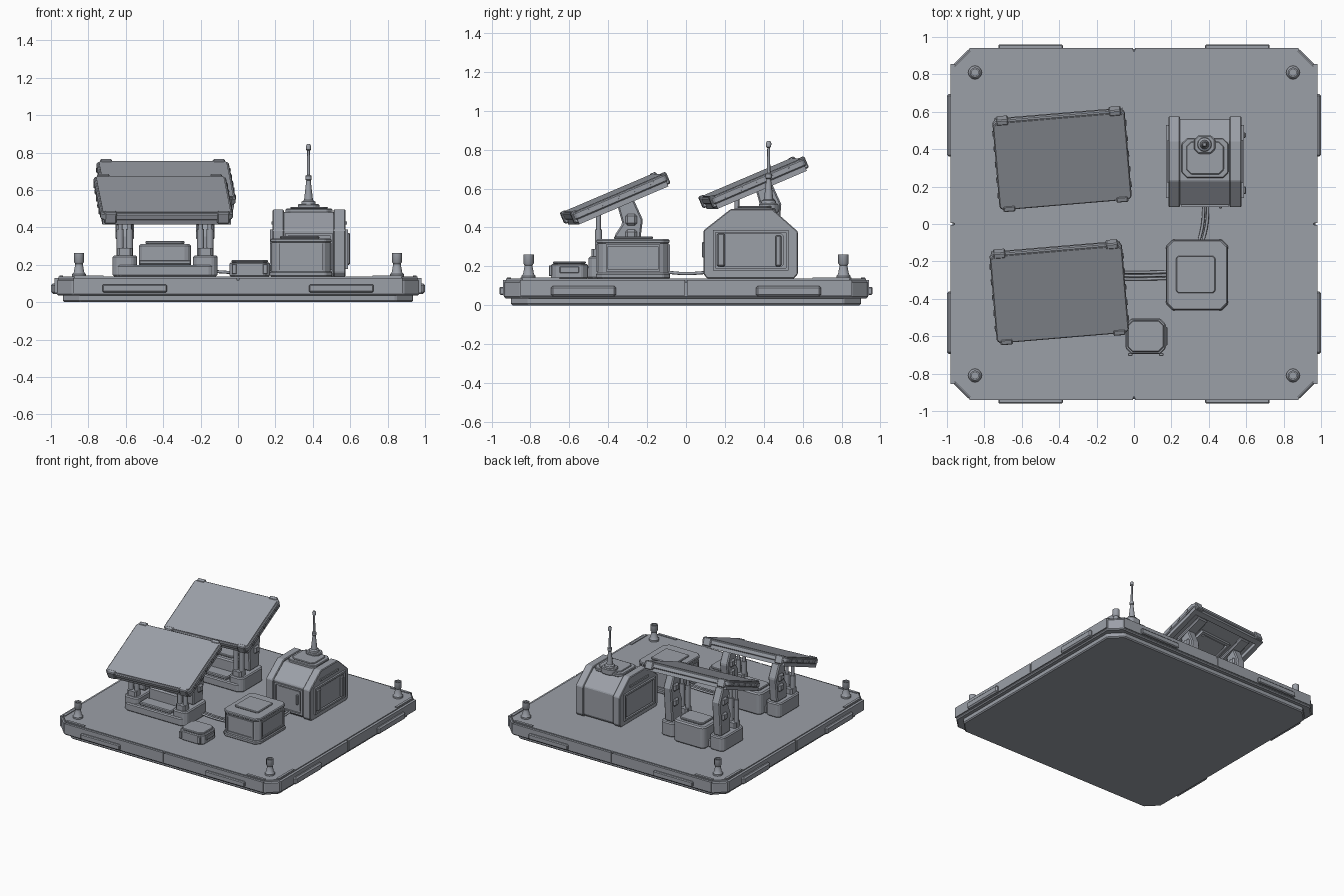
import bpy, bmesh, math
from mathutils import Matrix, Vector

cube = bpy.data.objects.get("Cube")
if cube:
    bpy.data.objects.remove(cube, do_unlink=True)

grey = bpy.data.materials.new("blue_grey_metal")
grey.use_nodes = True
COLOUR = (0.33, 0.35, 0.39, 1)
grey.diffuse_color = COLOUR
grey.node_tree.nodes["Principled BSDF"].inputs["Base Color"].default_value = COLOUR
I = Matrix.Identity(4)


def add(name, bm, bevel=0, m=I):
    bmesh.ops.recalc_face_normals(bm, faces=bm.faces)
    mesh = bpy.data.meshes.new(name)
    bm.to_mesh(mesh)
    bm.free()
    mesh.materials.append(grey)
    ob = bpy.data.objects.new(name, mesh)
    ob.matrix_world = m
    bpy.context.collection.objects.link(ob)
    if bevel:
        mod = ob.modifiers.new("edge_chamfer", 'BEVEL')
        mod.width, mod.segments, mod.limit_method = bevel, 1, 'ANGLE'
    return ob


def extrude(name, pts, vec, bevel=0, m=I):
    """Closed planar outline pushed along a vector."""
    bm = bmesh.new()
    face = bm.faces.new([bm.verts.new(p) for p in pts])
    res = bmesh.ops.extrude_face_region(bm, geom=[face])
    bmesh.ops.translate(bm, vec=vec, verts=[v for v in res["geom"] if isinstance(v, bmesh.types.BMVert)])
    return add(name, bm, bevel, m)


def slab(name, xs, ys, zs, cut=0, bevel=0, m=I):
    """Upright block, with its vertical corners cut off if asked."""
    (a, b), (c, d), k = xs, ys, cut
    if k:
        pts = [(a + k, c), (b - k, c), (b, c + k), (b, d - k),
               (b - k, d), (a + k, d), (a, d - k), (a, c + k)]
    else:
        pts = [(a, c), (b, c), (b, d), (a, d)]
    return extrude(name, [(x, y, zs[0]) for x, y in pts], (0, 0, zs[1] - zs[0]), bevel, m)


def frame(name, xs, ys, zs, w, m=I):
    """Four bars around a rectangle."""
    (a, b), (c, d) = xs, ys
    for x, y in (((a, b), (c, c + w)), ((a, b), (d - w, d)),
                 ((a, a + w), (c + w, d - w)), ((b - w, b), (c + w, d - w))):
        slab(name, x, y, zs, m=m)


def wall(cx, cy, cz, angle):
    """Local x runs along a wall, local y goes up it, local z points out of it."""
    return (Matrix.Translation((cx, cy, cz)) @ Matrix.Rotation(angle, 4, 'Z')
            @ Matrix.Rotation(math.pi / 2, 4, 'X'))


def lathe(name, x, y, profile, n=12):
    bm = bmesh.new()
    rings = [[bm.verts.new((x + r * math.cos(2 * math.pi * i / n),
                            y + r * math.sin(2 * math.pi * i / n), z)) for i in range(n)]
             for r, z in profile]
    for lo, hi in zip(rings, rings[1:]):
        for i in range(n):
            bm.faces.new((lo[i], lo[(i + 1) % n], hi[(i + 1) % n], hi[i]))
    bm.faces.new(rings[0])
    bm.faces.new(rings[-1])
    ob = add(name, bm)
    bpy.context.view_layer.objects.active = ob
    ob.select_set(True)
    bpy.ops.object.shade_smooth_by_angle(angle=math.radians(35))
    ob.select_set(False)


def cable(name, pts, r=0.008):
    cu = bpy.data.curves.new(name, 'CURVE')
    cu.dimensions, cu.bevel_depth, cu.bevel_resolution = '3D', r, 2
    sp = cu.splines.new('BEZIER')
    sp.bezier_points.add(len(pts) - 1)
    for bp, p in zip(sp.bezier_points, pts):
        bp.co, bp.handle_left_type, bp.handle_right_type = p, 'AUTO', 'AUTO'
    cu.materials.append(grey)
    bpy.context.collection.objects.link(bpy.data.objects.new(name, cu))


# Platform
TOP = 0.137
slab("platform_foot", (-.935, .935), (-.90, .90), (0, .045), .09, .008)
slab("platform_body", (-.97, .97), (-.935, .935), (.036, .125), .085, .008)
slab("platform_deck", (-.96, .96), (-.925, .925), (.12, TOP), .085)
for s in (-1, 1):
    for t in (-1, 1):
        lo, hi = sorted((s * .006, s * .88))
        slab("edge_rail_long", (lo, hi), sorted((t * .925, t * .942)), (.05, .13))
        lo, hi = sorted((s * .006, s * .855))
        slab("edge_rail_side", sorted((t * .96, t * .98)), (lo, hi), (.05, .13))
        px, py = sorted((s * .38, s * .725)), sorted((s * .36, s * .695))
        slab("edge_pad_long", px, sorted((t * .93, t * .96)), (.053, .095), 0, .006)
        slab("edge_pad_side", sorted((t * .96, t * 1.0)), py, (.045, .1), 0, .01)
        # Corner strips and bollards
        slab("corner_strip", sorted((s * .72, s * .88)), sorted((t * .9, t * .92)), (TOP, .143))
        slab("corner_strip", sorted((s * .935, s * .955)), sorted((t * .65, t * .85)), (TOP, .143))
        lathe("corner_bollard", s * .85, t * .81,
              [(.037, TOP), (.037, .15), (.028, .16), (.02, .205), (.027, .215), (.027, .262), (.018, .262), (.018, .25)])


# Tilted panel on a two-arm mount
def panel_unit(cx, cy, lift):
    mx = -.39
    slab("mount_plinth", (mx - .27, mx + .27), (cy - .15, cy + .12), (TOP, .2), .03, .008)
    slab("mount_rear_box", (mx - .14, mx + .14), (cy - .03, cy + .18), (TOP, .31), .025, .01)
    slab("mount_rear_hatch", (mx - .105, mx + .105), (cy + .0, cy + .15), (.31, .328), .02, .005)
    slab("mount_front_step", (mx - .14, mx + .14), (cy - .13, cy - .03), (.2, .225), 0, .006)
    for s in (-1, 1):
        ax = mx + s * .215
        slab("mount_block", (ax - .065, ax + .065), (cy - .14, cy + .14), (TOP, .25), .025, .008)
        prof = [(0, .25), (.12, .25), (.13, .36), (.14, .44), (.09, .55), (.01, .51), (.035, .42), (-.005, .36)]
        pts = [(ax - .035, cy + y, z + (lift if z > .4 else lift / 2 if z > .3 else 0)) for y, z in prof]
        extrude("mount_arm", pts, (.07, 0, 0), .008)
        for z in (.36 + lift / 2, .44 + lift):
            slab("arm_pivot_cover", (ax - .05, ax + .05), (cy + .05, cy + .11), (z - .03, z + .03), 0, .012)
        slab("actuator_foot", (ax - .04, ax + .04), (cy - .125, cy - .05), (.25, .29), .012)
        for k in (-.025, .025):
            lathe("actuator", ax + k, cy - .088, [(.019, .25), (.019, .39 + lift), (.012, .39 + lift), (.012, .485 + lift)])
    # Panel, in its own tilted frame with z out of the face
    m = (Matrix.Translation((cx, cy, .546 + lift)) @ Matrix.Rotation(math.radians(4.8), 4, 'Z')
         @ Matrix.Rotation(math.radians(23), 4, 'X'))
    slab("panel_body", (-.355, .355), (-.26, .26), (-.008, .03), .018, .006, m)
    slab("panel_face", (-.343, .343), (-.248, .248), (.03, .035), .014, 0, m)
    frame("panel_back_frame", (-.345, .345), (-.25, .25), (-.035, -.008), .04, m)
    slab("panel_junction_box", (-.12, .12), (-.09, .09), (-.026, -.008), .02, .005, m)
    frame("panel_junction_rim", (-.14, .14), (-.11, .11), (-.032, -.008), .018, m)
    for s in (-1, 1):
        slab("panel_bracket", (s * .215 - .045, s * .215 + .045), (-.2, .2), (-.034, -.008), 0, .008, m)
        for t in (-1, 1):
            slab("panel_clip", sorted((s * .27, s * .335)), sorted((t * .235, t * .268)), (-.025, .039), 0, .006, m)
        for i in range(5):
            y = -.18 + i * .09
            slab("panel_side_stud", sorted((s * .35, s * .36)), (y - .012, y + .012), (-.002, .018), 0, 0, m)


panel_unit(-.385, .35, .08)
panel_unit(-.40, -.362, 0)

# Equipment cabinet
slab("cabinet_body", (.18, .495), (-.455, -.09), (TOP, .335), .035, .008)
slab("cabinet_skirt", (.172, .503), (-.463, -.082), (TOP, .165), .035, .006)
slab("cabinet_lid", (.175, .5), (-.46, -.085), (.318, .34), .035, .006)
slab("cabinet_hatch", (.225, .435), (-.37, -.17), (.34, .354), .012, .005)
for x, y, a, w in ((.3375, -.455, 0, .118), (.495, -.2725, 90, .14), (.3375, -.09, 180, .118), (.18, -.2725, -90, .14)):
    frame("cabinet_door_frame", (-w, w), (-.07, .07), (-.004, .008), .012, wall(x, y, .243, math.radians(a)))

# Small junction box
slab("junction_box", (-.045, .17), (-.695, -.505), (TOP, .212), .03, .006)
slab("junction_box_lid", (-.035, .16), (-.685, -.515), (.212, .226), .028, .005)
for x in (-.02, .145):
    slab("junction_box_latch", (x - .012, x + .012), (-.705, -.69), (.15, .205), 0, .003)
slab("junction_box_handle", (.165, .178), (-.65, -.55), (.165, .2), 0, .004)


# Control shelter: body with a rib at each end
def shelter(name, x0, x1, d):
    prof = [(.11 + d, TOP), (.09 + d, .16), (.09 + d, .385), (.23, .495 - d), (.445, .495 - d),
            (.575 - d, .38), (.575 - d, .16), (.555 - d, TOP)]
    extrude(name, [(x0, y, z) for y, z in prof], (x1 - x0, 0, 0), .005)


shelter("shelter_body", .24, .52, .014)
shelter("shelter_rib", .185, .246, 0)
shelter("shelter_rib", .51, .575, 0)
for x, a in ((.575, 90), (.185, -90)):
    m = wall(x, .333, .283, math.radians(a))
    frame("shelter_side_frame", (-.195, .195), (-.105, .105), (-.004, .014), .014, m)
    slab("shelter_side_panel", (-.17, .17), (-.085, .085), (-.004, .008), .012, 0, m)
    slab("shelter_side_slot", (-.115, .115), (.132, .148), (-.004, .007), 0, 0, m)
m = wall(.38, .104, .265, 0)
frame("shelter_front_frame", (-.125, .125), (-.1, .105), (-.004, .012), .014, m)
slab("shelter_front_door", (-.1, .1), (-.08, .085), (-.004, .008), .012, 0, m)
slab("shelter_front_handle", (.075, .09), (-.02, .06), (.006, .022), 0, .004, m)
slab("shelter_side_unit", (.575, .6), (.16, .2), (.2, .37), 0, .006)
slab("shelter_side_unit", (.575, .598), (.46, .49), (.2, .36), 0, .006)

# Roof plates and antenna
slab("roof_plate", (.255, .505), (.245, .46), (.475, .5), .03, .005)
slab("roof_hatch", (.28, .48), (.265, .44), (.5, .51), .025, .004)
slab("antenna_base", (.32, .435), (.375, .475), (.475, .525), .025, .006)
lathe("antenna", .377, .425, [(.04, .52), (.036, .538), (.024, .545), (.02, .58), (.012, .65), (.017, .655), (.017, .675),
                              (.009, .68), (.007, .81), (.013, .815), (.014, .835), (.008, .845)])

# Cables on the deck
for i in range(3):
    y = -.255 - i * .018
    cable("mount_cable", [(-.14, y, .165), (.0, y - .004, .158), (.19, y, .165)])
for i in range(2):
    x = .345 + i * .022
    cable("shelter_cable", [(x, -.1, .17), (x + .022, 0, .163), (x + .028, .12, .17)])
